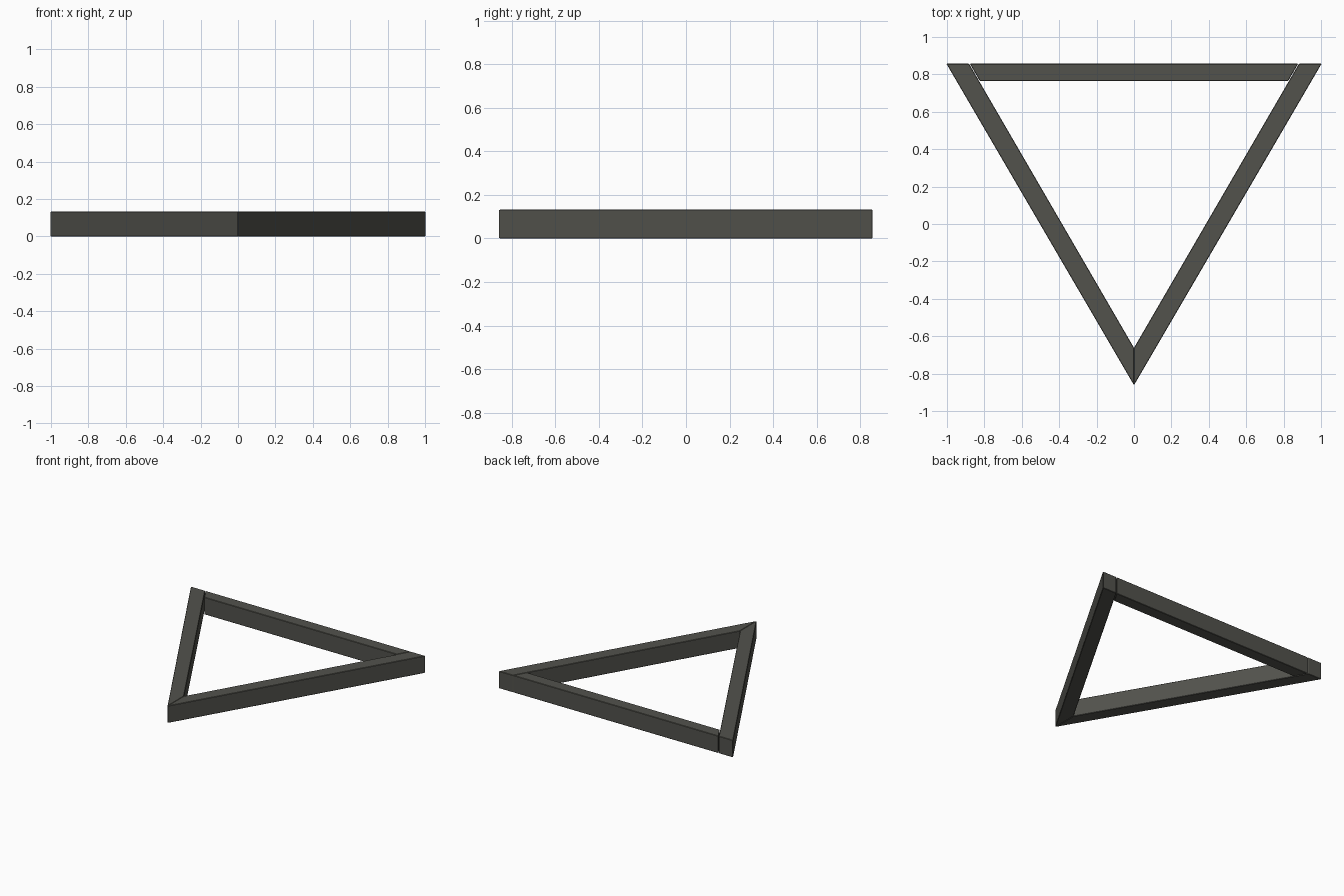
import bpy, bmesh

if "Cube" in bpy.data.objects:
    bpy.data.objects.remove(bpy.data.objects["Cube"])

HEIGHT = 0.133

charcoal = bpy.data.materials.new("charcoal_grey")
charcoal.diffuse_color = (0.085, 0.085, 0.073, 1)
charcoal.use_nodes = True
charcoal.node_tree.nodes["Principled BSDF"].inputs["Base Color"].default_value = charcoal.diffuse_color


def beam(name, outline):
    """Extrude a plan outline into a bar with slightly eased edges."""
    bm = bmesh.new()
    face = bm.faces.new([bm.verts.new((x, y, 0)) for x, y in outline])
    top = bmesh.ops.extrude_face_region(bm, geom=[face])["geom"]
    bmesh.ops.translate(bm, vec=(0, 0, HEIGHT),
                        verts=[v for v in top if isinstance(v, bmesh.types.BMVert)])
    bmesh.ops.recalc_face_normals(bm, faces=bm.faces)
    bmesh.ops.bevel(bm, geom=bm.edges[:], offset=0.003, segments=1,
                    profile=0.5, affect='EDGES')
    mesh = bpy.data.meshes.new(name)
    bm.to_mesh(mesh)
    bm.free()
    mesh.materials.append(charcoal)
    obj = bpy.data.objects.new(name, mesh)
    bpy.context.collection.objects.link(obj)
    return obj


# Side beams, meeting at the front point
side = [(0, -0.862), (0, -0.662), (-0.882, 0.857), (-1.003, 0.857)]
beam("left_beam", side)
beam("right_beam", [(-x, y) for x, y in side])

# Back beam, mitred between the side beams
beam("back_beam", [(-0.878, 0.857), (0.878, 0.857), (0.824, 0.764), (-0.824, 0.764)])
